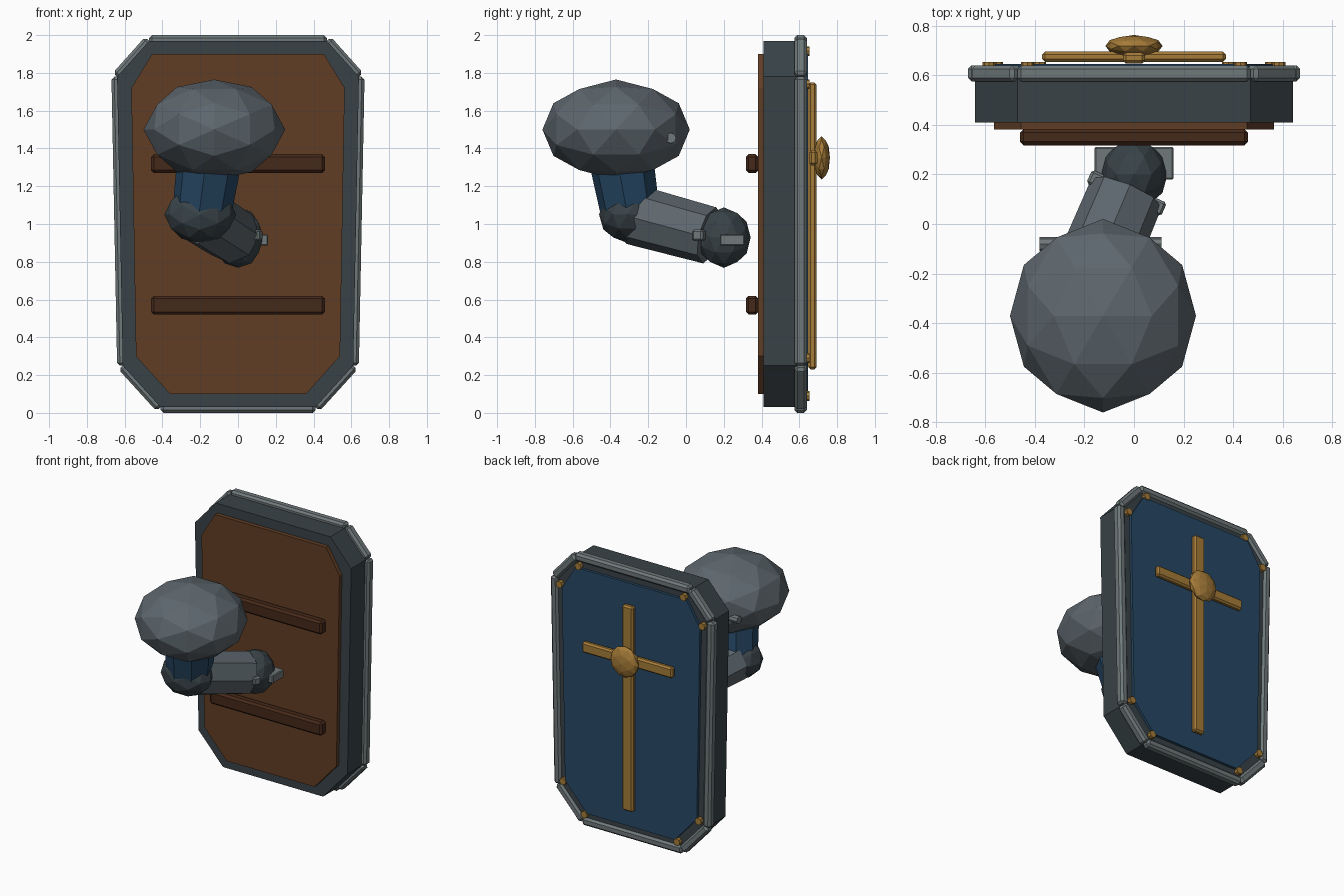
import bpy, bmesh
from math import atan2
from mathutils import Vector, Matrix

if "Cube" in bpy.data.objects:
    bpy.data.objects.remove(bpy.data.objects["Cube"])


def material(name, r, g, b):
    m = bpy.data.materials.new(name)
    m.diffuse_color = (r, g, b, 1)
    m.use_nodes = True
    m.node_tree.nodes["Principled BSDF"].inputs["Base Color"].default_value = m.diffuse_color
    return m


DARK = material("dark_iron", .04, .055, .063)
STEEL = material("steel", .16, .19, .195)
PLATE = material("plate", .11, .135, .155)
BLUE = material("blue_paint", .02, .065, .13)
WOOD = material("wood", .12, .047, .018)
LEATHER = material("leather", .06, .022, .01)
GOLD = material("brass", .38, .2, .04)


def finish(name, bm, mat):
    bmesh.ops.recalc_face_normals(bm, faces=bm.faces)
    me = bpy.data.meshes.new(name)
    bm.to_mesh(me)
    bm.free()
    me.materials.append(mat)
    ob = bpy.data.objects.new(name, me)
    bpy.context.collection.objects.link(ob)
    return ob


def slab(name, outline, y0, y1, mat):
    bm = bmesh.new()
    face = bm.faces.new([bm.verts.new((x, y0, z)) for x, z in outline])
    ext = bmesh.ops.extrude_face_region(bm, geom=[face])["geom"]
    bmesh.ops.translate(bm, vec=(0, y1 - y0, 0),
                        verts=[v for v in ext if isinstance(v, bmesh.types.BMVert)])
    return finish(name, bm, mat)


def box(name, center, size, mat, bevel=.012, rot=None):
    bm = bmesh.new()
    bmesh.ops.create_cube(bm, size=1)
    bmesh.ops.scale(bm, vec=size, verts=bm.verts)
    bmesh.ops.bevel(bm, geom=bm.edges[:], offset=bevel, segments=1, affect='EDGES')
    bm.transform(Matrix.Translation(center) @ (rot or Matrix()))
    return finish(name, bm, mat)


def tube(name, a, b, r0, r1, mat, sides=8):
    a, b = Vector(a), Vector(b)
    bm = bmesh.new()
    bmesh.ops.create_cone(bm, cap_ends=True, segments=sides, radius1=r0, radius2=r1,
                          depth=(b - a).length)
    bm.transform(Matrix.Translation((a + b) / 2) @
                 (b - a).to_track_quat('Z', 'Y').to_matrix().to_4x4())
    return finish(name, bm, mat)


def faceted_ball(name, center, radii, mat):
    # icosahedron with its long edges on the axes, split once
    t = (1 + 5 ** .5) / 2
    pts = []
    for s in (-1, 1):
        for u in (-t, t):
            pts += [Vector((s, 0, u)), Vector((u, s, 0)), Vector((0, u, s))]
    mids = [p + q for i, p in enumerate(pts) for q in pts[:i] if (p - q).length < 2.1]
    bm = bmesh.new()
    for p in pts + mids:
        bm.verts.new(p.normalized())
    bmesh.ops.convex_hull(bm, input=bm.verts)
    bmesh.ops.scale(bm, vec=radii, verts=bm.verts)
    bmesh.ops.translate(bm, vec=center, verts=bm.verts)
    return finish(name, bm, mat)


def mirrored(half):
    return half + [(-x, z) for x, z in reversed(half)]


# Shield body, painted face and wooden backing
edge = mirrored([(.41, .03), (.61, .25), (.64, 1.78), (.47, 1.97)])
inner = mirrored([(.36, .10), (.54, .30), (.565, 1.72), (.455, 1.90)])
slab("shield_body", edge, .41, .625, DARK)
slab("shield_face", inner, .62, .645, BLUE)
slab("shield_backing", inner, .38, .415, WOOD)

# Rim bars along every edge
for i, (x0, z0) in enumerate(edge):
    x1, z1 = edge[(i + 1) % len(edge)]
    length = ((x1 - x0) ** 2 + (z1 - z0) ** 2) ** .5
    box(f"rim_bar_{i}", ((x0 + x1) / 2, .607, (z0 + z1) / 2), (length, .065, .06), STEEL,
        .015, Matrix.Rotation(-atan2(z1 - z0, x1 - x0), 4, 'Y'))

# Rivets near the corners
for i, (x, z) in enumerate(mirrored([(.38, .09), (.555, .29), (.585, 1.74), (.43, 1.915)])):
    tube(f"rivet_{i}", (x, .615, z), (x, .653, z), .026, .026, GOLD)

# Cross emblem and boss
box("cross_upright", (0, .669, .99), (.09, .044, 1.52), GOLD)
box("cross_bar", (0, .674, 1.35), (.74, .042, .08), GOLD)
faceted_ball("boss", (0, .718, 1.35), (.115, .044, .115), GOLD)

# Straps across the back
for i, z in enumerate((.57, 1.32)):
    box(f"back_strap_{i}", (0, .35, z), (.92, .066, .10), LEATHER, .015)

# Armoured arm
shoulder, elbow = (-.13, -.37, 1.5), (-.195, -.29, 1.03)
wrist, hand = (-.03, .125, .94), (0, .2, .928)
faceted_ball("shoulder_guard", (-.125, -.37, 1.5), (.375, .39, .265), PLATE)
tube("shoulder_pin", (-.38, -.08, 1.455), (.11, -.08, 1.455), .028, .028, STEEL)
tube("upper_arm", shoulder, elbow, .18, .155, BLUE)
faceted_ball("elbow_guard", (-.2, -.31, 1.05), (.19, .15, .15), DARK)
tube("forearm", (-.2, -.28, 1.05), wrist, .16, .153, PLATE)
faceted_ball("fist", hand, (.135, .142, .16), DARK)
box("grip", (0, .245, .915), (.32, .13, .06), STEEL, .006)
box("wrist_band", (-.03, .125, .94), (.33, .06, .06), STEEL, .01,
    Matrix.Rotation(-.42, 4, 'Z'))
